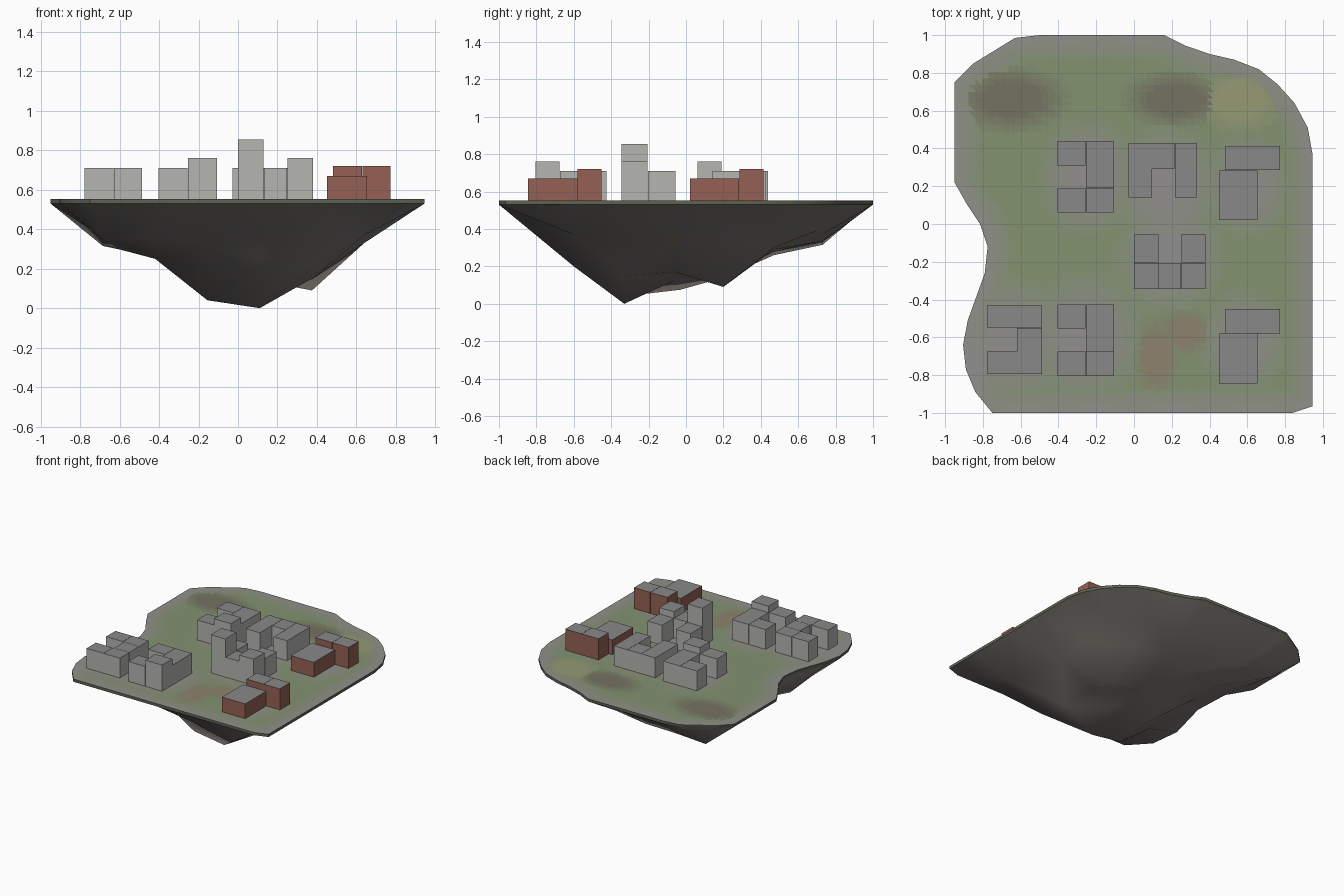
import bpy, math
from mathutils import Vector
from mathutils.geometry import delaunay_2d_cdt

if "Cube" in bpy.data.objects:
    bpy.data.objects.remove(bpy.data.objects["Cube"])

TOP, RIM = 0.552, 0.53

# island outline, clockwise from the back left
OUTLINE = [(-.95, .75), (-.85, .85), (-.63, .985), (-.5, 1), (-.17, 1), (.16, 1), (.27, .945),
           (.4, .9), (.53, .87), (.66, .82), (.76, .74), (.85, .64), (.92, .51), (.945, .37),
           (.945, .05), (.945, -.3), (.945, -.65), (.945, -.965), (.84, -1), (.4, -1), (0, -1),
           (-.4, -1), (-.75, -1), (-.84, -.89), (-.89, -.77), (-.905, -.64), (-.88, -.51),
           (-.79, -.26), (-.775, -.12), (-.815, 0), (-.885, .105), (-.95, .22)]
N = len(OUTLINE)

# hanging rock points below the plateau
ROCK = [(.11, -.33, 0), (-.155, -.33, .04), (-.155, .2, .14), (-.42, .47, .26),
        (-.685, .73, .315), (.375, .2, .09), (.11, -.06, .125), (-.155, -.03, .075),
        (.375, -.06, .17), (.375, -.33, .15), (.11, .2, .14), (.11, -.6, .25), (-.155, -.6, .31),
        (-.42, -.33, .25), (-.42, -.06, .27), (-.42, .2, .27), (-.155, .47, .28),
        (.11, .47, .29), (-.155, .73, .335), (.375, .47, .30), (.64, -.06, .33), (.375, -.6, .2),
        (-.42, -.6, .345), (.64, .25, .33), (.64, -.6, .37), (.11, .73, .37), (-.42, .73, .33),
        (-.685, -.33, .32), (-.685, -.6, .345), (-.66, -.06, .38), (-.685, .22, .39),
        (-.685, .47, .36), (.375, .7, .39), (.64, .5, .4)]


def material(name, rgb):
    m = bpy.data.materials.get(name) or bpy.data.materials.new(name)
    m.diffuse_color = (*rgb, 1)
    m.use_nodes = True
    m.node_tree.nodes["Principled BSDF"].inputs["Base Color"].default_value = m.diffuse_color
    return m


def make_object(name, verts, faces, mats=(), ids=None):
    me = bpy.data.meshes.new(name)
    me.from_pydata(verts, [], faces)
    for m in mats:
        me.materials.append(m)
    if ids:
        me.polygons.foreach_set("material_index", ids)
    me.update()
    ob = bpy.data.objects.new(name, me)
    bpy.context.collection.objects.link(ob)
    return ob


def triangulate(inner):
    """Triangles filling the outline; the first N vertices are the outline."""
    pts = [Vector(p) for p in OUTLINE] + [Vector(p[:2]) for p in inner]
    edges = [(i, (i + 1) % N) for i in range(N)]
    vs, _, fs, orig, _, _ = delaunay_2d_cdt(pts, edges, [], 1, 1e-5)
    tris = []
    for f in fs:
        t = [orig[i][0] for i in f]
        a, b, c = (pts[i] for i in t)
        tris.append(t if (b - a).cross(c - a) > 0 else t[::-1])
    return pts, tris


def edge_distance(p):
    best = 9
    for i in range(N):
        a, b = Vector(OUTLINE[i]), Vector(OUTLINE[(i + 1) % N])
        t = max(0, min(1, (p - a).dot(b - a) / (b - a).length_squared))
        best = min(best, (p - a - (b - a) * t).length)
    return best


def inside(p):
    hit = False
    for i in range(N):
        (x1, y1), (x2, y2) = OUTLINE[i], OUTLINE[(i + 1) % N]
        if (y1 > p.y) != (y2 > p.y) and p.x < x1 + (p.y - y1) / (y2 - y1) * (x2 - x1):
            hit = not hit
    return hit


# rock underside with its thin rim band
pts, tris = triangulate(ROCK)
verts = [(p.x, p.y, RIM if i < N else ROCK[i - N][2]) for i, p in enumerate(pts)]
base = len(verts)
verts += [(x, y, TOP) for x, y in OUTLINE]
faces = [t[::-1] for t in tris]
band = [(i, base + i, base + (i + 1) % N, (i + 1) % N) for i in range(N)]
rock = make_object("rock_underside", verts, faces + band,
                   [material("rock", (.2, .185, .165)), material("rim_grass", (.11, .125, .085))],
                   [0] * len(faces) + [1] * N)
bpy.context.view_layer.objects.active = rock
rock.select_set(True)
bpy.ops.object.shade_smooth_by_angle(angle=math.radians(50))
rock.select_set(False)

# plateau ground: grass blending into paving, soil and dry patches
GRASS = Vector((.225, .29, .16))
TINTS = {"paving": Vector((.29, .28, .27)), "soil": Vector((.16, .13, .11)),
         "clay": Vector((.28, .2, .15)), "dry_grass": Vector((.33, .34, .18))}
PATCHES = [("soil", -.65, .66, .26, .15), ("soil", .22, .66, .24, .13),
           ("dry_grass", .56, .65, .2, .15), ("clay", .12, -.7, .1, .18), ("clay", .27, -.57, .13, .1),
           ("paving", -.64, -.62, .27, .3), ("paving", -.26, -.6, .27, .3),
           ("paving", -.24, .25, .24, .27), ("paving", .17, .2, .25, .28),
           ("paving", .19, -.18, .26, .26), ("paving", .6, .2, .2, .24),
           ("paving", .58, -.62, .2, .24), ("paving", -.85, -.75, .15, .3)]
LEVELS = 8
STEP = .035
grid = [Vector((i * STEP, j * STEP)) for i in range(-28, 29) for j in range(-29, 30)]
grid = [p for p in grid if inside(p) and edge_distance(p) > .02]
pts, tris = triangulate(grid)
mats, ids = [], []
for t in tris:
    c = (pts[t[0]] + pts[t[1]] + pts[t[2]]) / 3
    weight, tint = max(0, 1 - edge_distance(c) / .15), "paving"
    for name, x, y, rx, ry in PATCHES:
        r = math.hypot((c.x - x) / rx, (c.y - y) / ry)
        w = max(0, min(1 if name == "paving" else .8, 1.4 - 1.1 * r))
        if w > weight:
            weight, tint = w, name
    level = round(weight * LEVELS)
    m = material(f"{tint}_{level}", GRASS.lerp(TINTS[tint], level / LEVELS))
    if m not in mats:
        mats.append(m)
    ids.append(mats.index(m))
make_object("ground", [(p.x, p.y, TOP) for p in pts], tris, mats, ids)

# buildings: flat-roofed boxes with walls and roof in separate colours
ROOF = material("roof", (.25, .25, .25))
STONE = material("stone_wall", (.46, .46, .44))
BRICK = material("brick_wall", (.3, .12, .09))
GAP = .001


def building(name, wall, x0, x1, y0, y1, top, dy=0):
    x0, x1, y0, y1 = x0 + GAP, x1 - GAP, y0 + dy + GAP, y1 + dy - GAP
    v = [(x, y, z) for z in (TOP - .01, top) for x, y in ((x0, y0), (x1, y0), (x1, y1), (x0, y1))]
    f = [(3, 2, 1, 0), (4, 5, 6, 7)] + [(i, (i + 1) % 4, 4 + (i + 1) % 4, 4 + i) for i in range(4)]
    make_object(name, v, f, [wall, ROOF], [0, 1, 0, 0, 0, 0])


# two matching C-shaped blocks and two matching brick pairs, back and front
for place, dy in (("back", 0), ("front", -.865)):
    for box in ((-.405, -.255, .31, .44, .71), (-.255, -.105, .19, .44, .71),
                (-.405, -.255, .06, .19, .71), (-.255, -.105, .06, .19, .76)):
        building(f"{place}_courtyard_block", STONE, *box, dy)
    for box in ((.48, .63, .285, .415, .72), (.63, .775, .285, .415, .72),
                (.45, .655, .02, .285, .67)):
        building(f"{place}_brick_house", BRICK, *box, dy)

# left block
for box in ((-.78, -.63, -.55, -.43, .71), (-.63, -.485, -.55, -.43, .71),
            (-.62, -.485, -.675, -.55, .71), (-.78, -.63, -.795, -.675, .71),
            (-.63, -.485, -.795, -.675, .71)):
    building("left_block", STONE, *box)

# U-shaped back block
for box in ((-.03, .095, .14, .43, .71), (.095, .215, .29, .43, .71), (.215, .335, .14, .43, .71)):
    building("back_centre_block", STONE, *box)

# centre block with the tower
building("tower", STONE, 0, .13, -.345, -.205, .855)
for box in ((0, .13, -.205, -.055, .71), (.13, .25, -.345, -.205, .71),
            (.25, .38, -.345, -.205, .76), (.25, .38, -.205, -.055, .71)):
    building("centre_block", STONE, *box)
